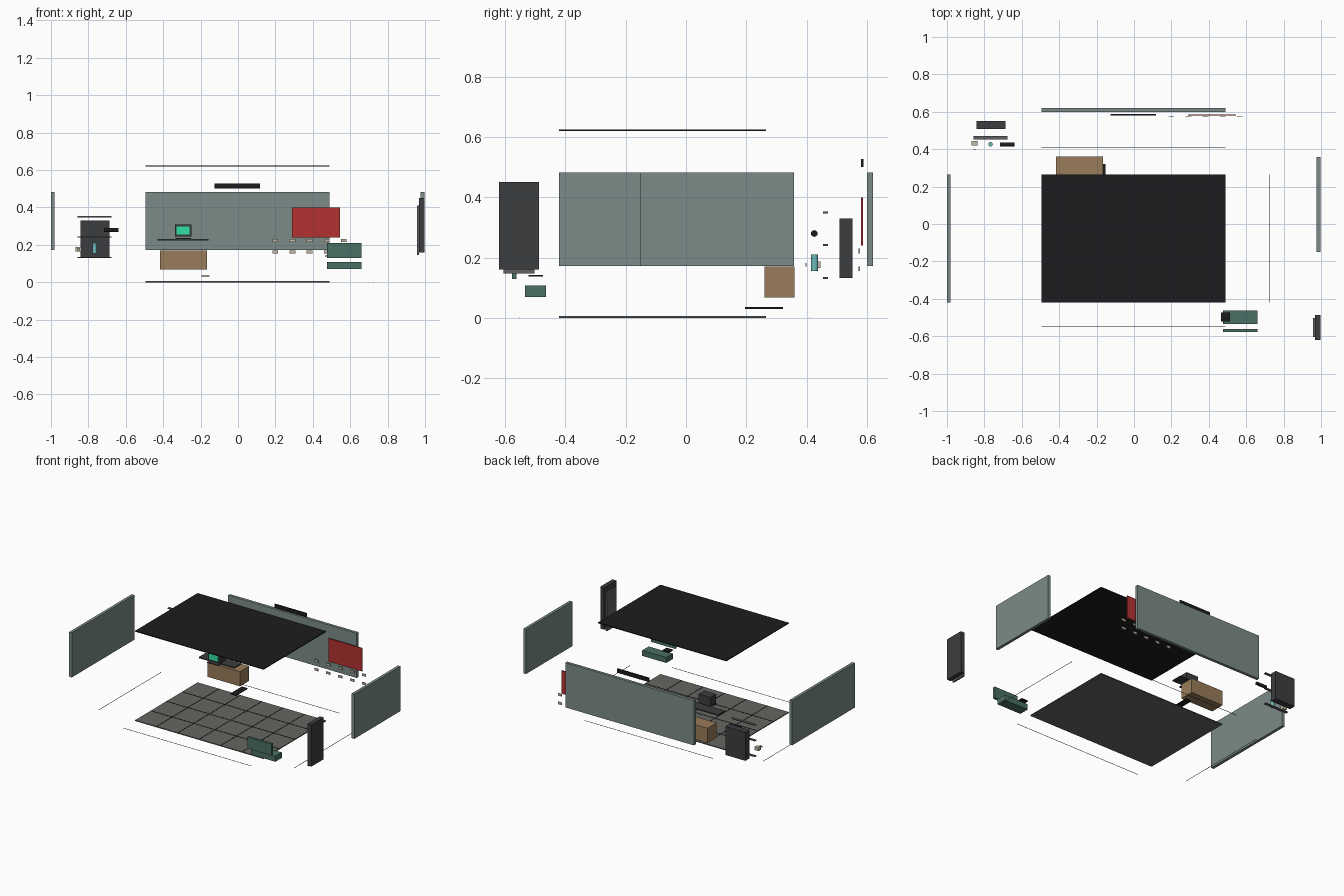
import bpy
from math import pi


def mat(name, r, g, b):
    m = bpy.data.materials.new(name)
    m.diffuse_color = (r, g, b, 1)
    return m


WALL = mat("wall_green_grey", 0.20, 0.26, 0.25)
DARK = mat("charcoal", 0.045, 0.047, 0.05)
BLACK = mat("black", 0.012, 0.012, 0.013)
FLOOR = mat("floor_grey", 0.13, 0.13, 0.12)
WOOD = mat("wood", 0.32, 0.20, 0.10)
TEAL = mat("bed_green", 0.07, 0.16, 0.13)
RED = mat("notice_red", 0.45, 0.03, 0.03)
GLOW = mat("screen_green", 0.03, 0.75, 0.35)
GLASS = mat("bottle_teal", 0.15, 0.50, 0.48)
CREAM = mat("cream", 0.55, 0.50, 0.40)
STEEL = mat("shelf_grey", 0.12, 0.12, 0.13)


def box(name, x, y, z, m):
    """Box from its (min, max) limits on each axis."""
    bpy.ops.mesh.primitive_cube_add(size=1, location=[sum(a) / 2 for a in (x, y, z)])
    ob = bpy.context.object
    ob.name = name
    ob.scale = [a[1] - a[0] for a in (x, y, z)]
    bpy.ops.object.transform_apply(location=False, rotation=False, scale=True)
    ob.data.materials.append(m)
    return ob


def tube(name, loc, radius, depth, m, rot=(0, 0, 0)):
    bpy.ops.mesh.primitive_cylinder_add(vertices=16, radius=radius, depth=depth,
                                        location=loc, rotation=rot)
    ob = bpy.context.object
    ob.name = name
    ob.data.materials.append(m)
    bpy.ops.object.shade_smooth_by_angle()
    return ob


X, Y = (-0.495, 0.49), (-0.42, 0.265)   # room footprint
WZ = (0.172, 0.482)                     # wall heights

# Exploded room shell
box("floor", X, Y, (0, 0.006), FLOOR)
box("ceiling", X, Y, (0.619, 0.625), BLACK)
box("back_wall", X, (0.60, 0.62), WZ, WALL)
box("left_wall", (-1.0, -0.98), Y, WZ, WALL)
box("right_wall", (0.977, 0.997), (-0.15, 0.357), WZ, WALL)

# Tile joints on the floor
for i in range(1, 6):
    x = X[0] + (X[1] - X[0]) * i / 6
    box("tile_joint_y", (x - 0.002, x + 0.002), Y, (0.005, 0.0075), BLACK)
for i in range(1, 4):
    y = Y[0] + (Y[1] - Y[0]) * i / 4
    box("tile_joint_x", X, (y - 0.002, y + 0.002), (0.005, 0.0075), BLACK)

# Guide lines lying around the floor
for x in (-0.775, 0.725):
    box("guide_line_side", (x - 0.001, x + 0.001), Y, (0, 0.002), DARK)
for y in (-0.55, 0.41):
    box("guide_line_end", X, (y - 0.001, y + 0.001), (0, 0.002), DARK)

# Desk: body, floating top, foot bar, computer
box("desk_body", (-0.417, -0.167), (0.26, 0.36), (0.068, 0.17), WOOD)
box("desk_top", (-0.43, -0.158), (0.185, 0.262), (0.222, 0.23), DARK)
box("desk_foot_bar", (-0.195, -0.152), (0.195, 0.322), (0.030, 0.036), BLACK)
box("monitor_case", (-0.338, -0.248), (0.155, 0.215), (0.245, 0.308), DARK)
box("monitor_screen", (-0.328, -0.258), (0.15, 0.156), (0.255, 0.298), GLOW)
box("keyboard", (-0.335, -0.25), (0.14, 0.18), (0.232, 0.237), DARK)

# Back wall fittings: display bar, notice, two rows of tags
box("display_bar", (-0.126, 0.118), (0.579, 0.588), (0.50, 0.527), BLACK)
box("red_notice", (0.29, 0.545), (0.579, 0.586), (0.24, 0.40), RED)
for z in (0.163, 0.222):
    for i in range(5):
        x = 0.2 + 0.0912 * i
        box("wall_tag", (x - 0.015, x + 0.015), (0.571, 0.576), (z - 0.008, z + 0.008), CREAM)

# Bench: seat, upright panel, cushion
box("bench_seat", (0.475, 0.66), (-0.534, -0.463), (0.07, 0.108), TEAL)
box("bench_back", (0.475, 0.66), (-0.577, -0.561), (0.13, 0.21), TEAL)
box("bench_pad", (0.464, 0.514), (-0.522, -0.473), (0.137, 0.143), BLACK)

# Door frame and inset leaf
box("door_slab", (0.968, 0.998), (-0.62, -0.487), (0.16, 0.45), DARK)
box("door_panel", (0.956, 0.968), (-0.605, -0.502), (0.147, 0.41), STEEL)

# Cabinet, its three shelves and their contents
box("cabinet_body", (-0.842, -0.688), (0.508, 0.552), (0.132, 0.33), DARK)
for z in (0.133, 0.242, 0.35):
    box("cabinet_shelf", (-0.857, -0.676), (0.453, 0.470), (z - 0.003, z + 0.003), STEEL)
tube("dark_roll", (-0.677, 0.425, 0.28), 0.011, 0.077, BLACK, (0, pi / 2, 0))
tube("bottle", (-0.767, 0.426, 0.183), 0.012, 0.056, GLASS)
box("mug", (-0.868, -0.838), (0.42, 0.445), (0.165, 0.188), CREAM)
box("mug_label", (-0.862, -0.844), (0.396, 0.399), (0.171, 0.182), CREAM)
